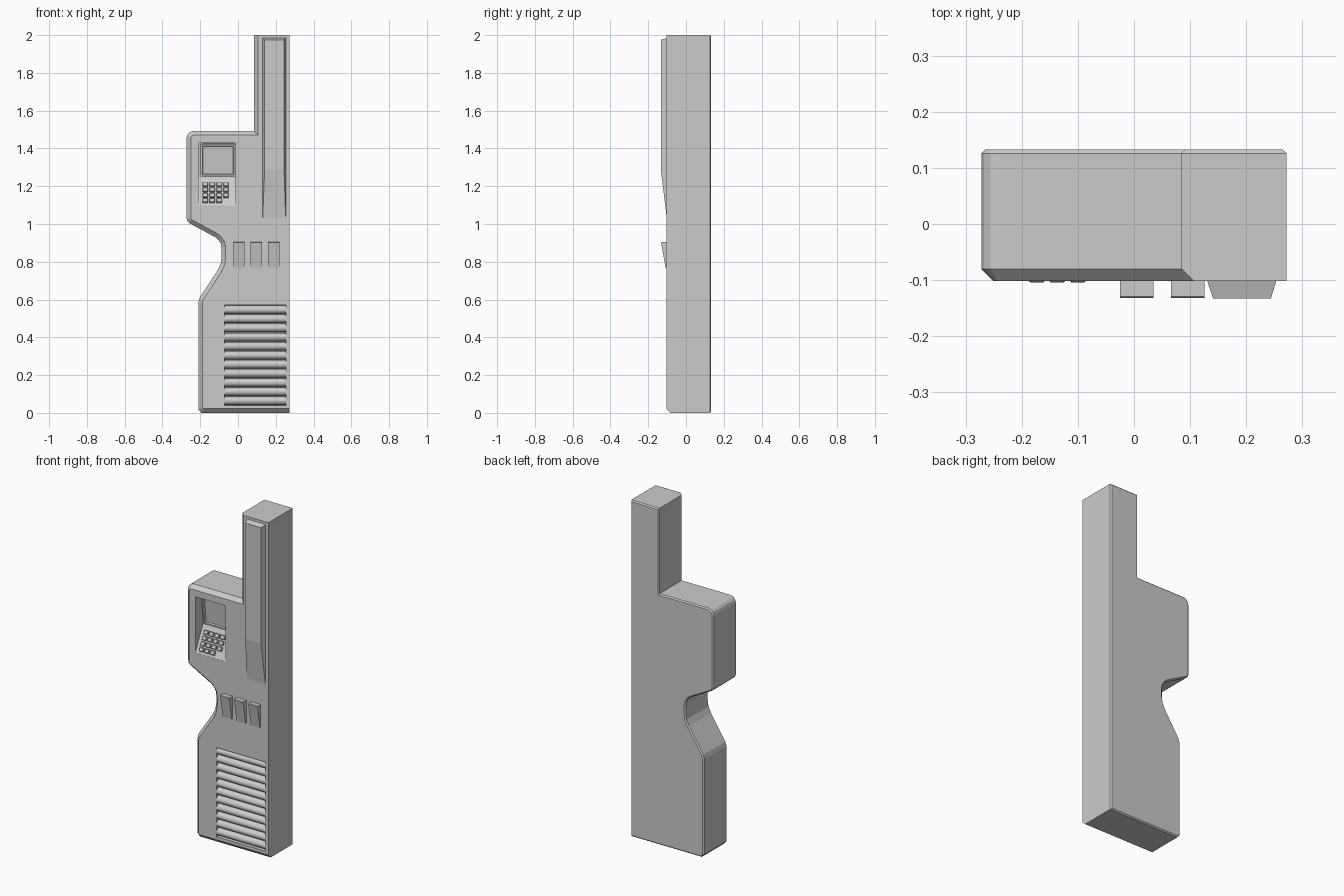
import bpy, bmesh, math
from mathutils import Vector, Matrix

if "Cube" in bpy.data.objects:
    bpy.data.objects.remove(bpy.data.objects["Cube"])


def finish(name, bm):
    bmesh.ops.recalc_face_normals(bm, faces=bm.faces[:])
    me = bpy.data.meshes.new(name)
    bm.to_mesh(me)
    bm.free()
    ob = bpy.data.objects.new(name, me)
    bpy.context.collection.objects.link(ob)
    return ob


def loft(name, rings):
    bm = bmesh.new()
    vs = [[bm.verts.new(p) for p in r] for r in rings]
    n = len(vs[0])
    for a, b in zip(vs, vs[1:]):
        for i in range(n):
            j = (i + 1) % n
            bm.faces.new((a[i], a[j], b[j], b[i]))
    bm.faces.new(vs[0])
    bm.faces.new(vs[-1])
    return finish(name, bm)


def prism_x(name, yz, x0, x1):
    return loft(name, [[(x, y, z) for y, z in yz] for x in (x0, x1)])


def box(name, loc, size, tilt=0, bevel=0):
    bm = bmesh.new()
    bmesh.ops.create_cube(bm, size=1, matrix=Matrix.Diagonal((*size, 1)))
    if bevel:
        bmesh.ops.bevel(bm, geom=bm.edges[:], offset=bevel, segments=1, affect='EDGES')
    bm.transform(Matrix.Translation(loc) @ Matrix.Rotation(tilt, 4, 'X'))
    return finish(name, bm)


def cut(target, cutter):
    m = target.modifiers.new("cut", 'BOOLEAN')
    m.object = cutter
    m.operation = 'DIFFERENCE'
    m.solver = 'EXACT'
    bpy.context.view_layer.objects.active = target
    bpy.ops.object.modifier_apply(modifier=m.name)
    bpy.data.objects.remove(cutter)


def inset(pts, dist):
    # mitred inset of a counter-clockwise outline, one distance per edge
    out, n = [], len(pts)
    for i in range(n):
        p, q, r = (Vector(pts[k % n]) for k in (i - 1, i, i + 1))
        e1, e2 = (q - p).normalized(), (r - q).normalized()
        n1, n2 = Vector((-e1.y, e1.x)), Vector((-e2.y, e2.x))
        d1, d2 = dist[i - 1], dist[i]
        det = n1.x * n2.y - n1.y * n2.x
        out.append(q + Vector(((d1 * n2.y - d2 * n1.y) / det, (d2 * n1.x - d1 * n2.x) / det)))
    return out


# Cabinet body: outline with wide front chamfer and thin back chamfer
outline = [(.272, 0), (.272, 2), (.085, 2), (.085, 1.492), (-.24, 1.492), (-.256, 1.486),
           (-.267, 1.474), (-.272, 1.457), (-.272, 1.03), (-.268, 1.015), (-.257, 1.004),
           (-.12, .93), (-.102, .914), (-.091, .895), (-.087, .872), (-.087, .825),
           (-.092, .79), (-.108, .755), (-.203, .61), (-.21, .585), (-.21, .018), (-.194, 0)]
front = [.022] * len(outline)
front[0] = front[1] = 0
levels = [(.133, inset(outline, [.007] * len(outline))), (.126, outline),
          (-.08, outline), (-.102, inset(outline, front))]
body = loft("cabinet_body", [[(x, y, z) for x, z in pts] for y, pts in levels])

# Recesses for the terminal and the vent
cut(body, prism_x("terminal_cutter", [(-.2, 1.43), (-.045, 1.43), (-.028, 1.245),
                                      (-.101, 1.098), (-.2, 1.098)], -.21, -.012))
cut(body, box("vent_cutter", (.091, -.12, .305), (.324, .12, .53)))

# Screen with recessed glass
tilt = math.atan2(.017, .185)
bm = bmesh.new()
bmesh.ops.create_cube(bm, size=1, matrix=Matrix.Diagonal((.186, .02, .174, 1)))
bmesh.ops.bevel(bm, geom=[e for e in bm.edges if abs(e.verts[0].co.y - e.verts[1].co.y) > .01],
                offset=.01, segments=2, affect='EDGES', profile=.5)
bm.normal_update()
face = min(bm.faces, key=lambda f: f.calc_center_median().y)
bmesh.ops.inset_region(bm, faces=[face], thickness=.01)
bmesh.ops.inset_region(bm, faces=[face], thickness=.004, depth=-.007)
bm.transform(Matrix.Translation((-.105, -.041, 1.338)) @ Matrix.Rotation(tilt, 4, 'X'))
finish("screen", bm)

# Keypad keys on the sloping shelf
slope = -math.atan2(.073, .147)
for c in range(4):
    for r in range(4):
        if c == 3 and r == 0:
            continue
        z = 1.122 + r * .0285
        y = -.101 + (z - 1.098) * .073 / .147 - .003
        box(f"key_{c}_{r}", (-.173 + c * .0365, y, z), (.029, .018, .024), slope, .003)

# Tall tapered strip on the tower
def ring(z, y, x0, x1, g):
    return [(.13, -.1, z), (x0, y, z - g), (x1, y, z - g), (.254, -.1, z)]


loft("tower_strip", [ring(1.985, -.133, .141, .244, .01), ring(1.285, -.133, .141, .244, 0),
                     ring(1.035, -.1025, .131, .252, 0)])

# Three wedge buttons
for i, x in enumerate((.005, .096, .19)):
    b = prism_x(f"wedge_button_{i}", [(-.1, .905), (-.129, .905), (-.132, .902),
                                      (-.108, .768), (-.1, .768)], x - .03, x + .03)

# Rounded vent slats
pitch = .53 / 11
for i in range(11):
    z = .04 + pitch * (i + .5)
    prof = [(-.076 - .026 * math.sin(a), z + .0225 * math.cos(a))
            for a in (math.pi * k / 10 for k in range(11))]
    prof += [(-.058, z - .0225), (-.058, z + .0225)]
    s = prism_x(f"vent_slat_{i}", prof, -.071, .253)
    bpy.ops.object.select_all(action='DESELECT')
    s.select_set(True)
    bpy.context.view_layer.objects.active = s
    bpy.ops.object.shade_smooth_by_angle(angle=math.radians(35))
